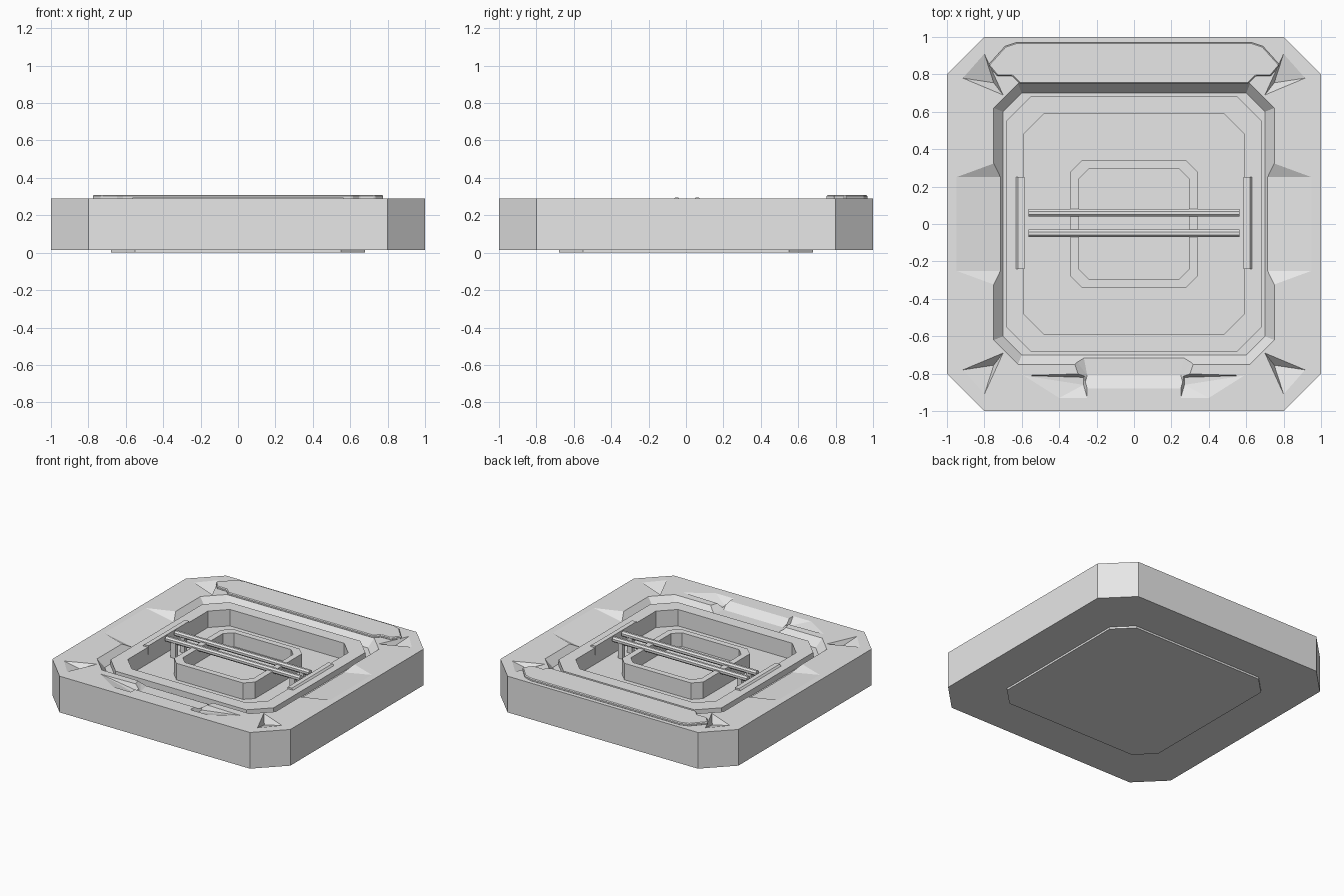
import bpy, bmesh, math
from mathutils import Vector

if "Cube" in bpy.data.objects:
    bpy.data.objects.remove(bpy.data.objects["Cube"], do_unlink=True)

grey = bpy.data.materials.new("pale_grey")
grey.use_nodes = True
grey.diffuse_color = (0.8, 0.8, 0.8, 1)
grey.node_tree.nodes["Principled BSDF"].inputs["Base Color"].default_value = (0.8, 0.8, 0.8, 1)

TOP = 0.29


def finish(name, bm):
    bmesh.ops.recalc_face_normals(bm, faces=bm.faces)
    mesh = bpy.data.meshes.new(name)
    bm.to_mesh(mesh)
    bm.free()
    mesh.materials.append(grey)
    ob = bpy.data.objects.new(name, mesh)
    bpy.context.collection.objects.link(ob)
    return ob


def octagon(half, cut):
    a, b = half, half - cut
    return [(a, -b), (a, b), (b, a), (-b, a), (-a, b), (-a, -b), (-b, -a), (b, -a)]


def stack(name, rings):
    """Join octagons of (half width, corner cut, height) into one closed shell."""
    bm = bmesh.new()
    loops = [[bm.verts.new((x, y, z)) for x, y in octagon(h, c)] for h, c, z in rings]
    for low, high in zip(loops, loops[1:]):
        for i in range(8):
            j = (i + 1) % 8
            bm.faces.new((low[i], low[j], high[j], high[i]))
    bm.faces.new(loops[0])
    bm.faces.new(loops[-1])
    return finish(name, bm)


def hull(name, points):
    bm = bmesh.new()
    for p in points:
        bm.verts.new(p)
    res = bmesh.ops.convex_hull(bm, input=bm.verts)
    junk = [g for g in res["geom_interior"] if isinstance(g, bmesh.types.BMVert)]
    bmesh.ops.delete(bm, geom=junk, context="VERTS")
    return finish(name, bm)


def prism(name, outline, z0, z1):
    bm = bmesh.new()
    face = bm.faces.new([bm.verts.new((x, y, z0)) for x, y in outline])
    res = bmesh.ops.extrude_face_region(bm, geom=[face])
    verts = [g for g in res["geom"] if isinstance(g, bmesh.types.BMVert)]
    bmesh.ops.translate(bm, verts=verts, vec=(0, 0, z1 - z0))
    return finish(name, bm)


def box(name, x0, x1, y0, y1, z0, z1):
    return prism(name, [(x0, y0), (x1, y0), (x1, y1), (x0, y1)], z0, z1)


# Body: foot plate, outer block, sloped rim, groove, lip, well and inner ring
body = stack("body", [
    (0.68, 0.13, 0), (0.68, 0.13, 0.015), (1, 0.2, 0.015), (1, 0.2, TOP),
    (0.75, 0.13, TOP), (0.70, 0.10, 0.23), (0.685, 0.135, 0.23),
    (0.685, 0.135, 0.275), (0.59, 0.11, 0.275), (0.59, 0.11, 0.15),
    (0.34, 0.06, 0.15), (0.34, 0.06, 0.275), (0.295, 0.055, 0.275),
    (0.295, 0.055, 0.17)])


def carve(name, opening, deep):
    """Cut a pit that opens on the top face and narrows to its deep points."""
    cutter_points = list(deep)
    for x, y in opening:
        cutter_points += [(x, y, TOP), (x, y, TOP + 0.05)]
    cutter = hull(name, cutter_points)
    cutter.hide_render = True
    cutter.hide_viewport = True
    cutter.display_type = "WIRE"
    mod = body.modifiers.new(name, "BOOLEAN")
    mod.operation = "DIFFERENCE"
    mod.solver = "EXACT"
    mod.object = cutter


for side, s in (("left", 1), ("right", -1)):
    # Sloping side notches
    carve(side + "_side_notch",
          [(s * 0.95, -0.25), (s * 0.95, 0.25), (s * 0.705, 0.34), (s * 0.705, -0.34)],
          [(s * 0.705, -0.25, 0.245), (s * 0.705, 0.25, 0.245)])
    # Front wedge slots, deeper toward the middle
    carve(side + "_front_slot",
          [(s * 0.59, -0.81), (s * 0.25, -0.80), (s * 0.25, -0.93), (s * 0.40, -0.93)],
          [(s * 0.27, -0.82, 0.25), (s * 0.27, -0.86, 0.25)])
    # Corner pits
    for end, t in (("back", 1), ("front", -1)):
        carve(side + "_" + end + "_corner_pit",
              [(s * 0.915, t * 0.78), (s * 0.80, t * 0.91), (s * 0.70, t * 0.69)],
              [(s * 0.75, t * 0.755, 0.24)])

# Front basin
carve("front_basin",
      [(-0.33, -0.705), (0.33, -0.705), (0.30, -0.80), (0.27, -0.88),
       (-0.27, -0.88), (-0.30, -0.80)],
      [(-0.27, -0.705, 0.25), (0.27, -0.705, 0.25),
       (0.25, -0.81, 0.25), (-0.25, -0.81, 0.25)])

# Raised back plate with notched ends
half = [(0.61, 0.75), (0.65, 0.79), (0.73, 0.79), (0.78, 0.85), (0.69, 0.95), (0.63, 0.97)]
plate = prism("back_plate", half + [(-x, y) for x, y in reversed(half)], TOP - 0.005, 0.308)
bevel = plate.modifiers.new("edge", "BEVEL")
bevel.width = 0.006
bevel.segments = 1

# Brackets sitting on the lip
for side, s in (("left", 1), ("right", -1)):
    hull(side + "_bracket",
         [(s * x, y, z) for y in (-0.24, 0.25)
          for x, z in ((0.585, 0.22), (0.585, 0.288), (0.62, 0.288), (0.635, 0.27), (0.635, 0.25))])

# Twin rails on posts
for end, y in (("back", 0.06), ("front", -0.05)):
    r = 0.021
    outline = [(y + r * math.cos(a), 0.276 + r * math.sin(a))
               for a in (math.radians(22.5 + 45 * i) for i in range(8))]
    hull(end + "_rail", [(x, py, pz) for x in (-0.565, 0.565) for py, pz in outline])
    for side, x in (("left", 0.5), ("right", -0.5)):
        box(side + "_" + end + "_post", x - 0.02, x + 0.02, y - 0.015, y + 0.015, 0.14, 0.27)
